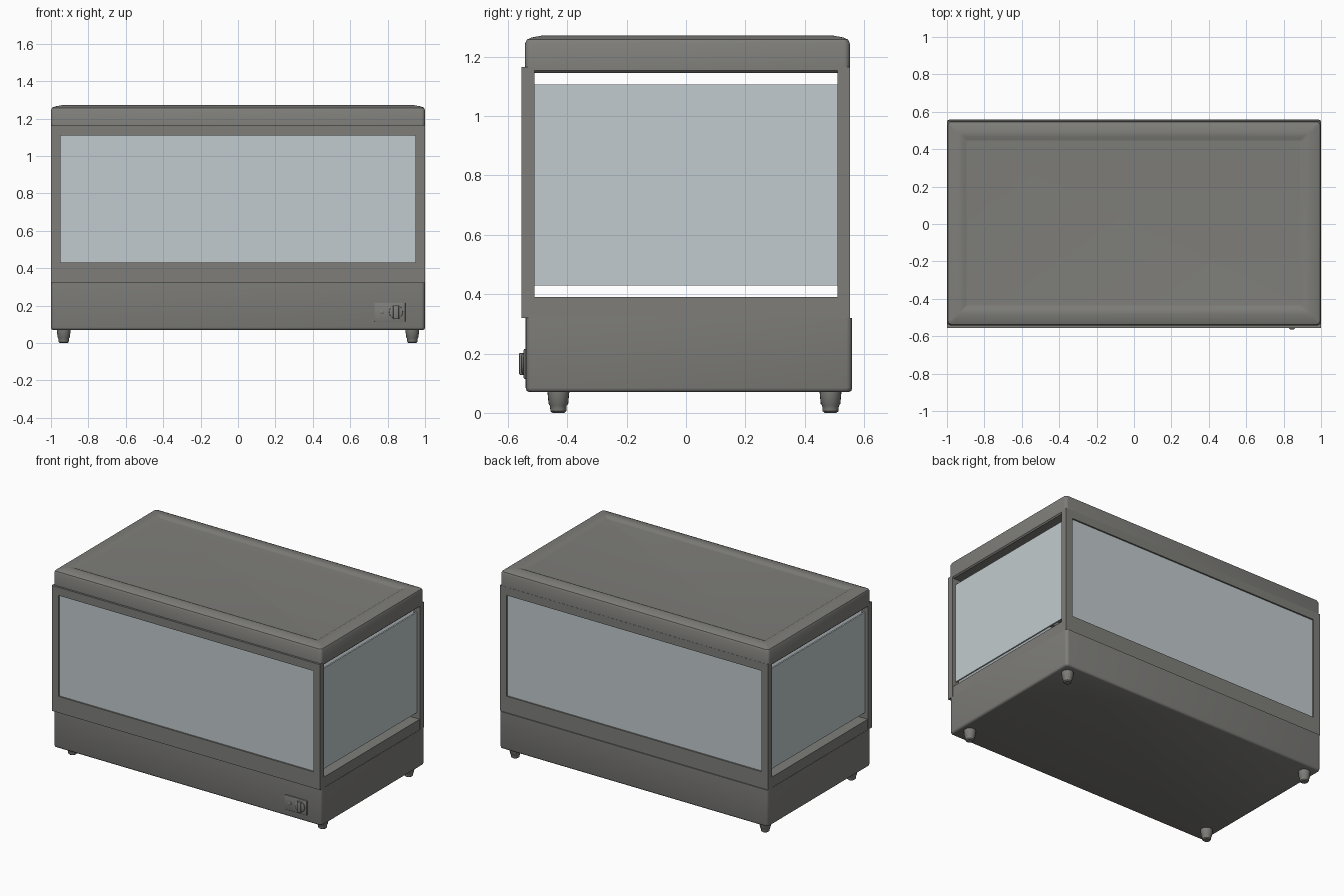
import bpy, bmesh, math
from mathutils import Matrix, Vector

cube = bpy.data.objects.get("Cube")
if cube:
    bpy.data.objects.remove(cube, do_unlink=True)


def material(name, rgb):
    mat = bpy.data.materials.new(name)
    mat.use_nodes = True
    mat.diffuse_color = (*rgb, 1)
    mat.node_tree.nodes["Principled BSDF"].inputs["Base Color"].default_value = (*rgb, 1)
    return mat


METAL = material("warm_grey_metal", (0.21, 0.208, 0.195))
GLASS = material("pale_blue_glass", (0.54, 0.60, 0.62))


def finish(bm, name, mat, smooth=None):
    bmesh.ops.recalc_face_normals(bm, faces=bm.faces)
    mesh = bpy.data.meshes.new(name)
    bm.to_mesh(mesh)
    bm.free()
    mesh.materials.append(mat)
    obj = bpy.data.objects.new(name, mesh)
    bpy.context.collection.objects.link(obj)
    if smooth:
        bpy.ops.object.select_all(action="DESELECT")
        obj.select_set(True)
        bpy.context.view_layer.objects.active = obj
        bpy.ops.object.shade_smooth_by_angle(angle=math.radians(smooth))
    return obj


def box(name, x, y, z, mat, bevel=0):
    """Box between the (low, high) limits on each axis."""
    bm = bmesh.new()
    bmesh.ops.create_cube(bm, size=1)
    for v in bm.verts:
        v.co = Vector([sum(r) / 2 + c * (r[1] - r[0]) for r, c in zip((x, y, z), v.co)])
    if bevel:
        bmesh.ops.bevel(bm, geom=bm.edges[:], offset=bevel, segments=2,
                        profile=0.5, affect="EDGES")
    return finish(bm, name, mat, 35 if bevel else None)


def skin(name, rings, mat, smooth):
    """Join rings of points with quads and cap both ends."""
    bm = bmesh.new()
    loops = [[bm.verts.new(p) for p in ring] for ring in rings]
    for a, b in zip(loops, loops[1:]):
        for i in range(len(a)):
            j = (i + 1) % len(a)
            bm.faces.new((a[i], a[j], b[j], b[i]))
    bm.faces.new(loops[0])
    bm.faces.new(loops[-1])
    return finish(bm, name, mat, smooth)


def rounded_ring(x, y, inset, z, radius=0.02, steps=4):
    """Rounded rectangle at height z, shrunk by inset."""
    r = max(radius - inset * 0.3, 0.006)
    cx, cy = (x[1] - inset - r, x[0] + inset + r), (y[1] - inset - r, y[0] + inset + r)
    ring = []
    for k, (px, py) in enumerate(((cx[0], cy[0]), (cx[1], cy[0]), (cx[1], cy[1]), (cx[0], cy[1]))):
        for s in range(steps + 1):
            a = math.pi / 2 * (k + s / steps)
            ring.append((px + r * math.cos(a), py + r * math.sin(a), z))
    return ring


def turned(name, profile, matrix, mat, sides=20):
    """Round part from (radius, height) pairs, placed by a matrix."""
    rings = [[matrix @ Vector((r * math.cos(math.tau * i / sides),
                               r * math.sin(math.tau * i / sides), h))
              for i in range(sides)] for r, h in profile]
    return skin(name, rings, mat, 40)


def frame(name, y):
    """Upright rectangular frame with a window opening."""
    outer = [(-1, 0.32), (1, 0.32), (1, 1.165), (-1, 1.165)]
    inner = [(-0.95, 0.43), (0.95, 0.43), (0.95, 1.11), (-0.95, 1.11)]
    bm = bmesh.new()
    loops = [[bm.verts.new((px, d, pz)) for px, pz in pts]
             for pts, d in ((outer, y[0]), (inner, y[0]), (inner, y[1]), (outer, y[1]))]
    for a, b in zip(loops, loops[1:] + loops[:1]):
        for i in range(4):
            j = (i + 1) % 4
            bm.faces.new((a[i], a[j], b[j], b[i]))
    return finish(bm, name, METAL)


# Base housing with softened corners and bottom edge
WIDTH = (-1, 1)
base_profile = [(0.012, 0.07), (0.003, 0.074), (0, 0.084), (0, 0.32)]
skin("base_housing", [rounded_ring(WIDTH, (-0.54, 0.56), i, z) for i, z in base_profile], METAL, 50)

# Floor of the display space
box("display_floor", (-0.998, 0.998), (-0.512, 0.512), (0.318, 0.39), METAL)

# Front and back frames with their panes
frame("front_frame", (-0.555, -0.51))
frame("back_frame", (0.51, 0.553))
box("front_pane", (-0.95, 0.95), (-0.545, -0.535), (0.43, 1.11), GLASS)
box("back_pane", (-0.95, 0.95), (0.533, 0.543), (0.43, 1.11), GLASS)

# Side panes, open above and below
for side, s in (("left", 1), ("right", -1)):
    box(side + "_pane", sorted((s * 0.968, s * 0.978)), (-0.51, 0.51), (0.43, 1.107), GLASS)

# Lid with a raised rim and a sunken top panel
lid_profile = [(0.008, 1.145), (0, 1.153), (0, 1.245), (0.006, 1.258), (0.022, 1.265),
               (0.06, 1.272), (0.085, 1.271), (0.1, 1.263), (0.11, 1.262)]
skin("lid", [rounded_ring(WIDTH, (-0.542, 0.552), i, z) for i, z in lid_profile], METAL, 35)

# Four tapered feet
foot_profile = [(0.02, 0), (0.027, 0.006), (0.028, 0.024), (0.033, 0.03), (0.037, 0.072)]
for side, x in (("left", 0.932), ("right", -0.932)):
    for end, y in (("front", -0.43), ("back", 0.487)):
        turned(f"{end}_{side}_foot", foot_profile, Matrix.Translation((x, y, 0)), METAL)

# Control plate with indicator and turning knob
box("control_plate", (0.73, 0.895), (-0.547, -0.535), (0.115, 0.215), METAL, 0.003)
facing = Matrix.Rotation(math.pi / 2, 4, "X")
turned("indicator", [(0.011, 0), (0.011, 0.004), (0.006, 0.007)],
       Matrix.Translation((0.77, -0.546, 0.165)) @ facing, METAL, 14)
turned("knob_dial", [(0.037, 0), (0.036, 0.006), (0.031, 0.009)],
       Matrix.Translation((0.845, -0.546, 0.165)) @ facing, METAL, 24)
box("knob_grip", (0.83, 0.86), (-0.563, -0.546), (0.128, 0.202), METAL, 0.005)
